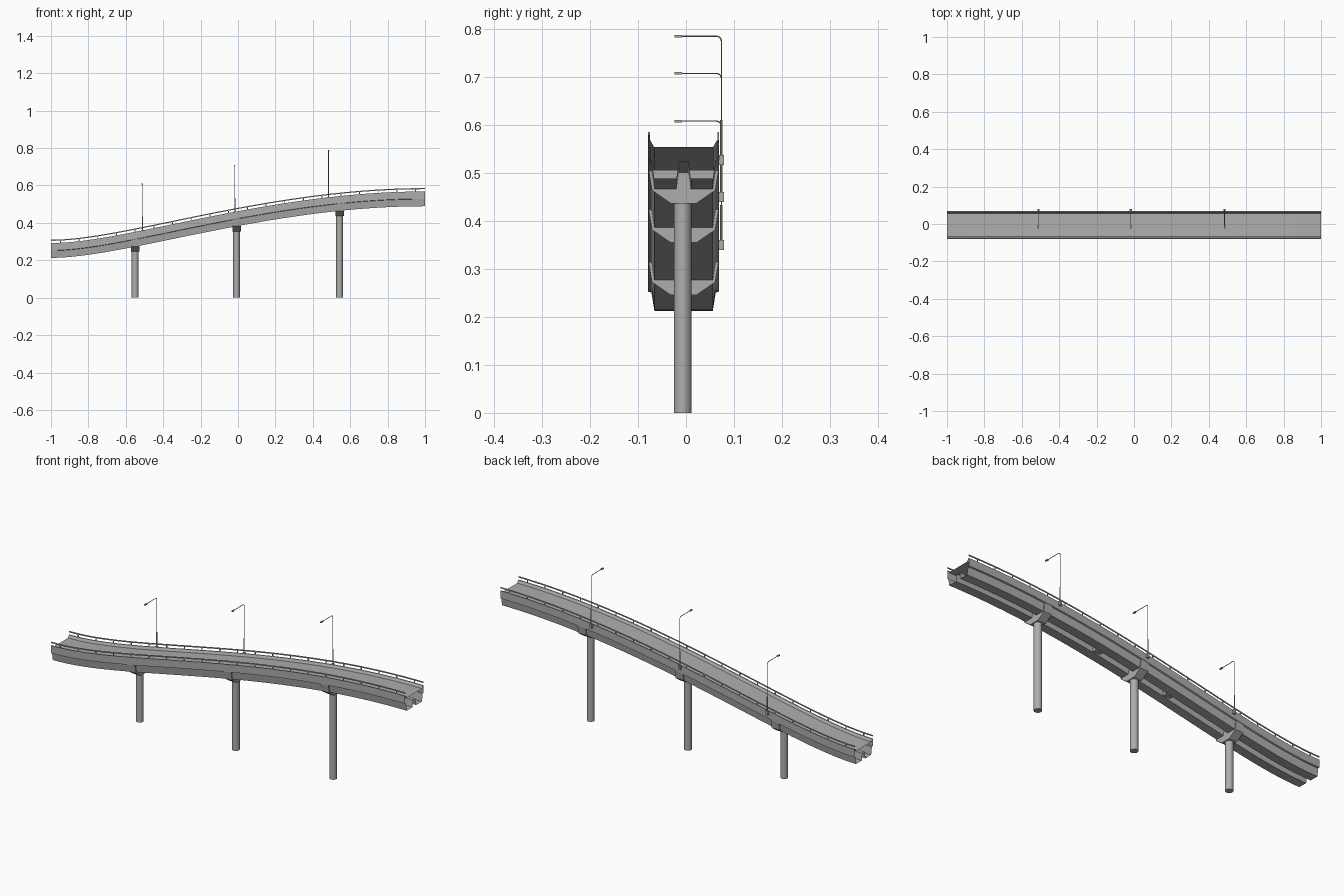
import bpy, bmesh, math
from mathutils import Vector, Matrix

if "Cube" in bpy.data.objects:
    bpy.data.objects.remove(bpy.data.objects["Cube"])

concrete = bpy.data.materials.new("concrete grey")
concrete.use_nodes = True
GREY = (0.42, 0.42, 0.42, 1)
concrete.diffuse_color = GREY
concrete.node_tree.nodes["Principled BSDF"].inputs["Base Color"].default_value = GREY

YC = -0.005          # centre line of the deck
LOW, HIGH = 0.213, 0.489
SEGMENTS = 40


def path_point(t):
    """Underside of the girders: an S-shaped ramp."""
    s = 1 - t
    x = -s**3 - 1.8 * s * s * t + 0.465 * s * t * t + t**3
    return x, LOW + (HIGH - LOW) * t * t * (3 - 2 * t)


def base_z(x):
    lo, hi = 0.0, 1.0
    for _ in range(40):
        mid = (lo + hi) / 2
        if path_point(mid)[0] < x:
            lo = mid
        else:
            hi = mid
    return path_point(lo)[1]


def finish(name, bm):
    bmesh.ops.recalc_face_normals(bm, faces=bm.faces)
    mesh = bpy.data.meshes.new(name)
    bm.to_mesh(mesh)
    bm.free()
    mesh.materials.append(concrete)
    obj = bpy.data.objects.new(name, mesh)
    bpy.context.scene.collection.objects.link(obj)
    return obj


def loft(bm, rings, capped):
    """Join equal rings of points into a tube."""
    rows = [[bm.verts.new(p) for p in ring] for ring in rings]
    n = len(rows[0])
    for a, b in zip(rows, rows[1:]):
        for i in range(n):
            j = (i + 1) % n
            bm.faces.new((a[i], a[j], b[j], b[i]))
    if capped:
        bm.faces.new(rows[0])
        bm.faces.new(rows[-1])


def sweep(name, profile, capped):
    """Carry a (y, z) profile along the ramp."""
    bm = bmesh.new()
    path = [path_point(i / SEGMENTS) for i in range(SEGMENTS + 1)]
    loft(bm, [[(x, YC + y, b + z) for y, z in profile] for x, b in path], capped)
    return finish(name, bm)


def add_box(bm, centre, size):
    bmesh.ops.create_cube(bm, size=1, matrix=Matrix.Translation(centre)
                          @ Matrix.Diagonal((*size, 1)))


def add_rod(bm, x, y, z0, z1, radius, sides):
    bmesh.ops.create_cone(bm, cap_ends=True, segments=sides, radius1=radius,
                          radius2=radius, depth=z1 - z0,
                          matrix=Matrix.Translation((x, y, (z0 + z1) / 2)))


def mirrored(half):
    return half + [(-y, z) for y, z in reversed(half)]


# Deck: hollow shell with road, parapets and twin girders, open at both ends
half_deck = [(0.062, 0.066), (0.069, 0.079), (0.074, 0.079), (0.074, 0.04),
             (0.067, 0.038), (0.061, 0), (0.015, 0), (0.010, 0.035)]
sweep("deck", mirrored(half_deck), False)

# Handrails and their posts on both parapets
for side, label in ((1, "back"), (-1, "front")):
    y = side * 0.0722
    sweep(label + "_handrail", [(y - 0.0017, 0.091), (y + 0.0017, 0.091),
                                (y + 0.0017, 0.097), (y - 0.0017, 0.097)], True)
    bm = bmesh.new()
    for i in range(20):
        x = -0.95 + 0.1 * i
        add_box(bm, (x, YC + y, base_z(x) + 0.085), (0.005, 0.003, 0.014))
    finish(label + "_handrail_posts", bm)

# Piers with flared caps that cradle the girders
half_cap = [(0.073, 0.042), (0.066, 0), (0.027, -0.027)]
for x, label in ((-0.55, "low"), (-0.007, "middle"), (0.543, "high")):
    b = base_z(x)
    bm = bmesh.new()
    add_rod(bm, x, YC - 0.002, 0, b - 0.026, 0.0185, 16)
    finish(label + "_pier", bm)
    bm = bmesh.new()
    loft(bm, [[(x + dx, YC + y, b + z) for y, z in mirrored(half_cap)]
              for dx in (-0.0225, 0.0225)], True)
    finish(label + "_pier_cap", bm)

# Cross beams between the girders
for x, label in ((-0.2, "low"), (0.2, "high")):
    bm = bmesh.new()
    add_box(bm, (x, YC, base_z(x) + 0.02), (0.04, 0.034, 0.03))
    finish(label + "_cross_beam", bm)

# Street lamps along the back parapet
BEND = 0.011
for x, label in ((-0.511, "low"), (-0.017, "middle"), (0.484, "high")):
    b, y = base_z(x), 0.074
    top = b + 0.328
    bm = bmesh.new()
    add_box(bm, (x, y, b + 0.07), (0.012, 0.011, 0.021))
    add_rod(bm, x, y, b + 0.08, b + 0.153, 0.0026, 8)
    finish(label + "_lamp_base", bm)

    # Pole bending into the arm
    bm = bmesh.new()
    spine = [((y, b + 0.15), 0)]
    for i in range(6):
        a = math.radians(18 * i)
        spine.append(((y - BEND + BEND * math.cos(a), top - BEND + BEND * math.sin(a)), a))
    spine.append(((-0.01, top), math.pi / 2))
    rings = []
    for (py, pz), a in spine:
        out = Vector((0, math.cos(a), math.sin(a)))
        rings.append([Vector((x, py, pz)) + 0.0015 * (
            Vector((math.cos(k * math.pi / 3), 0, 0)) + out * math.sin(k * math.pi / 3))
            for k in range(6)])
    loft(bm, rings, True)
    finish(label + "_lamp_pole", bm)

    # Lamp head
    bm = bmesh.new()
    add_box(bm, (x, -0.016, top), (0.008, 0.016, 0.005))
    finish(label + "_lamp_head", bm)

# Round parts shade smoothly, hard edges stay crisp
bpy.ops.object.select_all(action="DESELECT")
for obj in bpy.context.scene.objects:
    if obj.type == "MESH" and obj.name.endswith(("_pier", "deck", "_pole")):
        obj.select_set(True)
        bpy.context.view_layer.objects.active = obj
bpy.ops.object.shade_smooth_by_angle(angle=math.radians(25))
